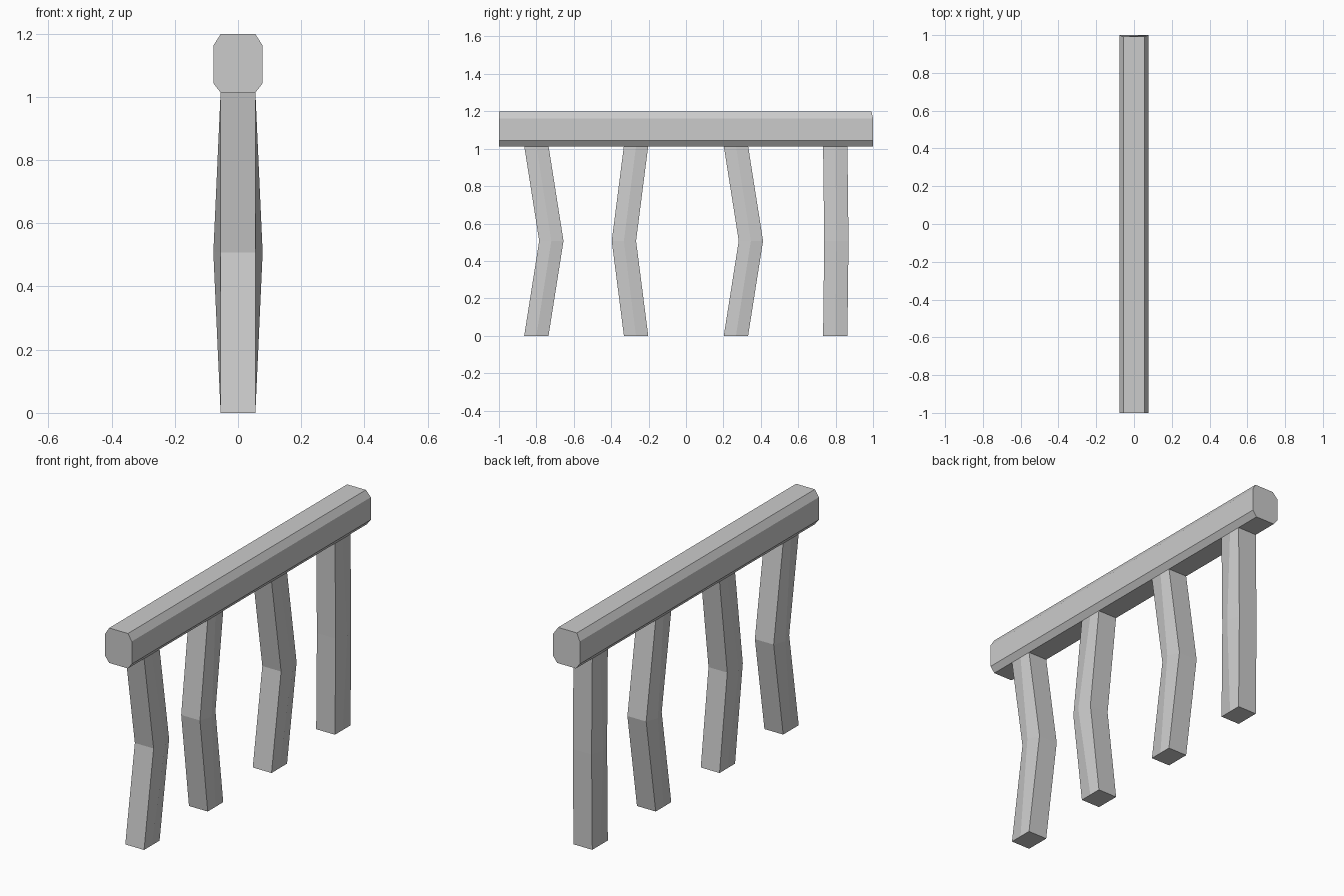
import bpy

if "Cube" in bpy.data.objects:
    bpy.data.objects.remove(bpy.data.objects["Cube"])


def loft(name, rings):
    """Join equal-sized rings of points into a closed solid."""
    n = len(rings[0])
    verts = [p for ring in rings for p in ring]
    faces = [tuple(reversed(range(n))), tuple(range(len(verts) - n, len(verts)))]
    for r in range(len(rings) - 1):
        for i in range(n):
            j = (i + 1) % n
            faces.append((r * n + i, r * n + j, (r + 1) * n + j, (r + 1) * n + i))
    mesh = bpy.data.meshes.new(name)
    mesh.from_pydata(verts, [], faces)
    obj = bpy.data.objects.new(name, mesh)
    bpy.context.collection.objects.link(obj)
    return obj


# Chamfered top rail, its back end leaning slightly
half = [(0.055, 1.013), (0.078, 1.043), (0.078, 1.162), (0.055, 1.198)]
profile = half + [(-x, z) for x, z in reversed(half)]
profile.reverse()
front = [(x, -1.0, z) for x, z in profile]
back = [(x, 0.992 if z > 1.19 else 1.0, z) for x, z in profile]
loft("top_rail", [front, back])


# Crooked legs: rectangular ends, side ridges swelling at the bend
def leg_ring(y, z, ridge):
    w, d = 0.055, 0.065
    return [(-w, y - d, z), (w, y - d, z), (ridge, y, z),
            (w, y + d, z), (-w, y + d, z), (-ridge, y, z)]


for i, (y, bend) in enumerate([(-0.8, 0.08), (-0.267, -0.065),
                               (0.267, 0.08), (0.798, 0.006)]):
    loft(f"leg_{i + 1}", [leg_ring(y, 0.0, 0.055),
                          leg_ring(y + bend, 0.507, 0.078),
                          leg_ring(y, 1.015, 0.055)])
